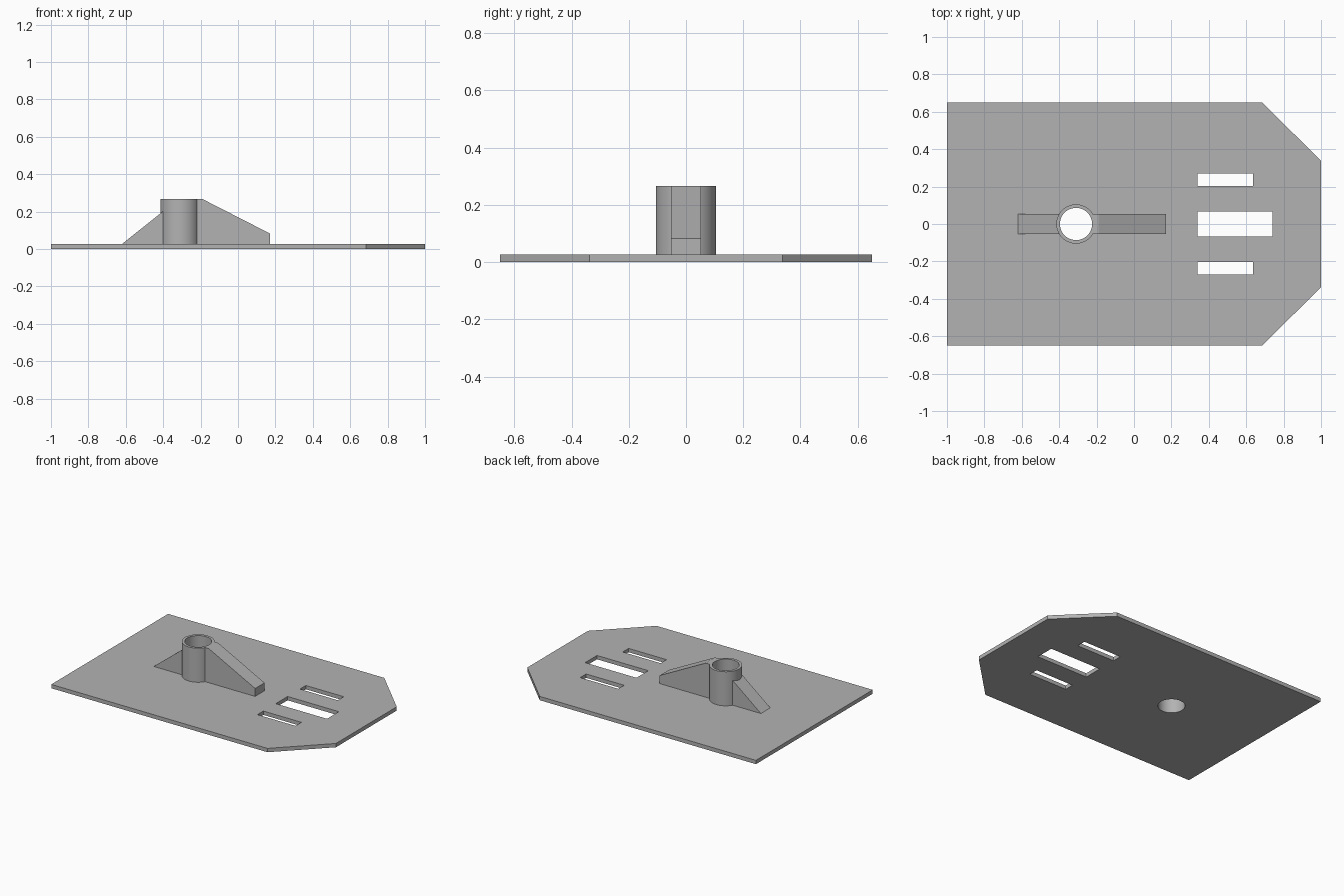
import bpy, bmesh, math
from mathutils import Matrix

cube = bpy.data.objects.get("Cube")
if cube:
    bpy.data.objects.remove(cube)

grey = bpy.data.materials.new("plain grey")
grey.use_nodes = True
colour = (0.45, 0.45, 0.45, 1)
grey.diffuse_color = colour
grey.node_tree.nodes["Principled BSDF"].inputs["Base Color"].default_value = colour

PLATE, TOP = 0.027, 0.267
TUBE_X, OUTER, BORE = -0.31, 0.105, 0.086
RIB = 0.0525


def prism(name, loops, low, high, upright=False, smooth=False):
    """Fill an outline with holes and extrude it along z, or along y if upright."""
    bm = bmesh.new()
    for loop in loops:
        verts = [bm.verts.new((a, b, low)) for a, b in loop]
        for i, v in enumerate(verts):
            bm.edges.new((verts[i - 1], v))
    bmesh.ops.triangle_fill(bm, edges=bm.edges[:], use_beauty=True)
    ext = bmesh.ops.extrude_face_region(bm, geom=bm.faces[:], use_keep_orig=True)
    moved = [g for g in ext["geom"] if isinstance(g, bmesh.types.BMVert)]
    bmesh.ops.translate(bm, verts=moved, vec=(0, 0, high - low))
    if upright:
        bm.transform(Matrix.Rotation(math.pi / 2, 4, "X"))
    bmesh.ops.recalc_face_normals(bm, faces=bm.faces[:])
    mesh = bpy.data.meshes.new(name)
    bm.to_mesh(mesh)
    bm.free()
    mesh.materials.append(grey)
    obj = bpy.data.objects.new(name, mesh)
    bpy.context.collection.objects.link(obj)
    if smooth:
        bpy.ops.object.select_all(action="DESELECT")
        obj.select_set(True)
        bpy.context.view_layer.objects.active = obj
        bpy.ops.object.shade_smooth_by_angle(angle=math.radians(30))
    return obj


def circle(radius, n=64):
    return [(TUBE_X + radius * math.cos(2 * math.pi * i / n),
             radius * math.sin(2 * math.pi * i / n)) for i in range(n)]


def slot(x0, x1, y0, y1):
    return [(x0, y0), (x1, y0), (x1, y1), (x0, y1)]


# Base plate with clipped corners, three slots and the bore
half = [(-1, 0.65), (0.685, 0.65), (1, 0.338)]
outline = half + [(x, -y) for x, y in reversed(half)]
slots = [slot(0.34, 0.74, -0.066, 0.066)]
slots += [slot(0.34, 0.636, c - 0.033, c + 0.033) for c in (-0.236, 0.236)]
prism("base_plate", [outline, circle(BORE)] + slots, 0, PLATE, smooth=True)

# Hollow upright socket
prism("socket_tube", [circle(OUTER), circle(BORE)], PLATE, TOP, smooth=True)

# Long and short supporting ribs, ending inside the tube wall
inset = 0.0885
near, far = TUBE_X + inset, TUBE_X - inset
prism("long_rib", [[(near, PLATE), (0.17, PLATE), (0.17, 0.083),
                    (-0.19, TOP), (near, TOP)]], -RIB, RIB, upright=True)
prism("short_rib", [[(far, PLATE), (-0.62, PLATE), (far, 0.203)]],
      -RIB, RIB, upright=True)
